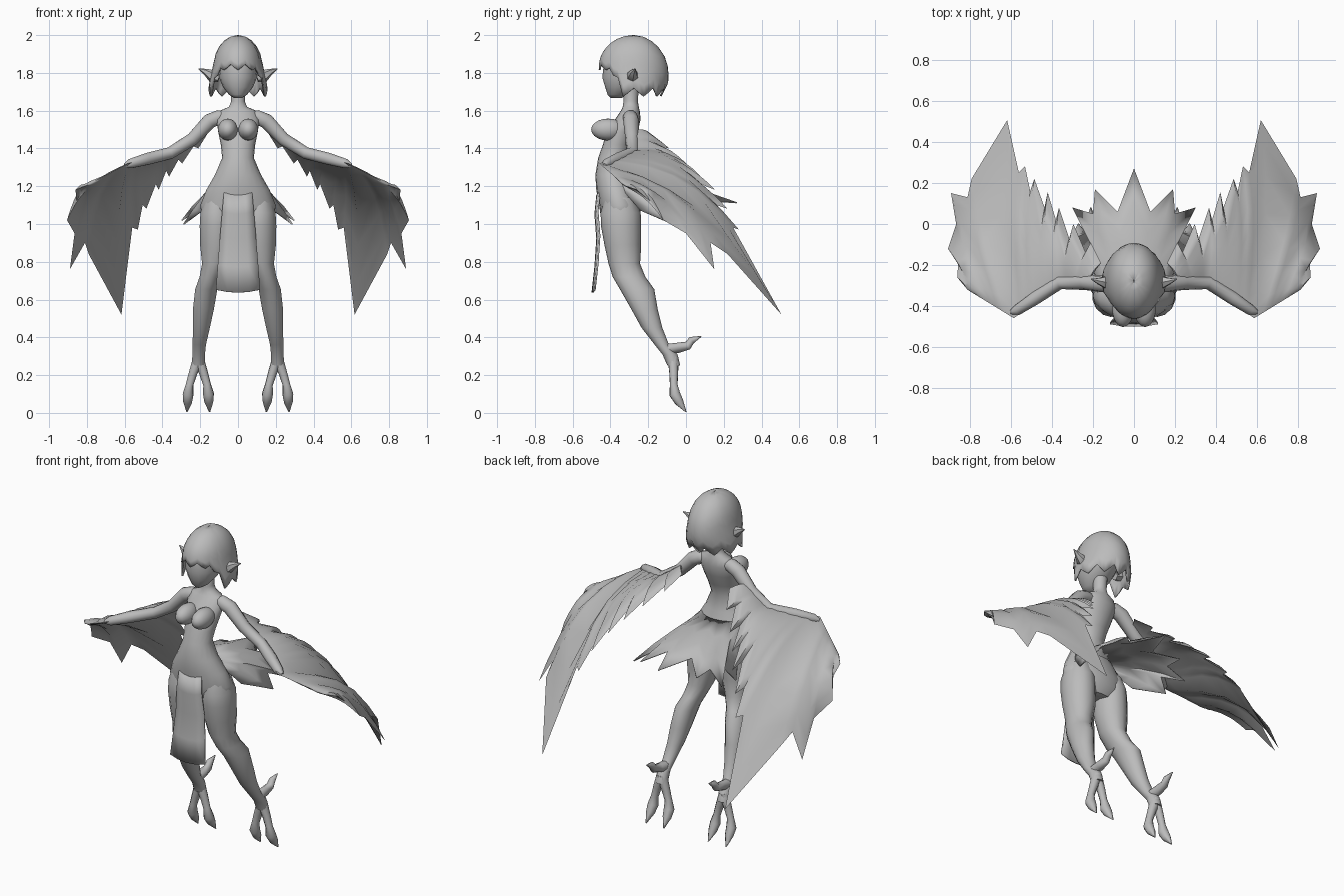
import bpy, bmesh, math
from mathutils import Vector

cube = bpy.data.objects.get("Cube")
if cube:
    bpy.data.objects.remove(cube, do_unlink=True)

grey = bpy.data.materials.new("plain grey")
grey.use_nodes = True
GREY = (0.5, 0.5, 0.5, 1)
grey.diffuse_color = GREY
grey.node_tree.nodes["Principled BSDF"].inputs["Base Color"].default_value = GREY


def finish(name, bm, mirror=False, thick=0, angle=50):
    bmesh.ops.recalc_face_normals(bm, faces=bm.faces)
    mesh = bpy.data.meshes.new(name)
    bm.to_mesh(mesh)
    bm.free()
    mesh.materials.append(grey)
    ob = bpy.data.objects.new(name, mesh)
    bpy.context.collection.objects.link(ob)
    bpy.ops.object.select_all(action='DESELECT')
    ob.select_set(True)
    bpy.context.view_layer.objects.active = ob
    bpy.ops.object.shade_smooth_by_angle(angle=math.radians(angle))
    if mirror:
        ob.modifiers.new("mirror", 'MIRROR').merge_threshold = 0.002
    if thick:
        ob.modifiers.new("thickness", 'SOLIDIFY').thickness = thick


def loft(name, rows, closed=True, caps=True, **kw):
    """Skin a list of point rows that all have the same length."""
    bm = bmesh.new()
    grid = [[bm.verts.new(p) for p in row] for row in rows]
    n = len(grid[0])
    for a, b in zip(grid, grid[1:]):
        for i in range(n if closed else n - 1):
            j = (i + 1) % n
            bm.faces.new((a[i], a[j], b[j], b[i]))
    if caps:
        bm.faces.new(grid[0])
        bm.faces.new(grid[-1])
    finish(name, bm, **kw)


def body(name, rings, n=14, **kw):
    """Level oval rings: centre x, half width, front y, back y, height."""
    rows = []
    for cx, rx, front, back, z in rings:
        ts = [math.tau * i / n for i in range(n)]
        rows.append([(cx + rx * math.sin(t),
                      (front + back) / 2 + (back - front) / 2 * math.cos(t), z) for t in ts])
    loft(name, rows, **kw)


def limb(name, path, n=8, **kw):
    """Round tube along a path of x, y, z, radius."""
    pts = [Vector(p[:3]) for p in path]
    rows = []
    for i, p in enumerate(pts):
        d = (pts[min(i + 1, len(pts) - 1)] - pts[max(i - 1, 0)]).normalized()
        side = d.cross(Vector((0.3, 1, 0.2))).normalized()
        up = side.cross(d)
        rows.append([p + path[i][3] * (math.cos(math.tau * k / n) * side
                                       + math.sin(math.tau * k / n) * up) for k in range(n)])
    loft(name, rows, mirror=True, **kw)


# Torso and neck
body("torso", [
    (0, .04, -.33, -.25, 1.72), (0, .036, -.33, -.255, 1.65), (0, .048, -.335, -.25, 1.62),
    (0, .095, -.345, -.245, 1.6), (0, .115, -.375, -.24, 1.555), (0, .105, -.42, -.255, 1.49),
    (0, .091, -.44, -.285, 1.42), (0, .084, -.465, -.31, 1.35), (0, .122, -.48, -.295, 1.26),
    (0, .168, -.475, -.265, 1.18), (0, .2, -.46, -.24, 1.1), (0, .19, -.45, -.24, 1.03),
    (0, .12, -.42, -.27, .98)], n=20)

bm = bmesh.new()
bmesh.ops.create_uvsphere(bm, u_segments=14, v_segments=10, radius=1)
bmesh.ops.scale(bm, verts=bm.verts, vec=(.053, .09, .058))
bmesh.ops.translate(bm, verts=bm.verts, vec=(.054, -.412, 1.5))
finish("bust", bm, mirror=True)

# Legs with clawed feet
body("leg", [
    (.11, .07, -.43, -.27, 1.14), (.113, .088, -.452, -.24, 1.06), (.113, .092, -.45, -.237, .99),
    (.115, .088, -.432, -.237, .89), (.122, .07, -.41, -.243, .79), (.145, .06, -.388, -.215, .72),
    (.168, .06, -.35, -.168, .655), (.183, .057, -.29, -.15, .55), (.194, .046, -.235, -.125, .45),
    (.205, .036, -.165, -.09, .36), (.208, .034, -.125, -.045, .31), (.21, .036, -.098, -.03, .25)],
    n=14, mirror=True)
for side, label in ((1, "outer"), (-1, "inner")):
    limb(label + "_toe", [
        (.21, -.068, .29, .03), (.21 + side * .028, -.065, .21, .024), (.21 + side * .046, -.065, .15, .021),
        (.21 + side * .054, -.06, .1, .03), (.21 + side * .056, -.037, .06, .025),
        (.21 + side * .06, 0, .005, .003)])
limb("heel_claw", [
    (.208, -.11, .335, .03), (.209, -.04, .345, .027), (.21, .01, .357, .023),
    (.21, .03, .385, .02), (.21, .08, .405, .003)])

# Arms
ARM = [(.05, -.295, 1.57, .028), (.1, -.295, 1.565, .04), (.15, -.29, 1.545, .042),
       (.24, -.285, 1.45, .036), (.36, -.285, 1.375, .033), (.48, -.36, 1.345, .033),
       (.57, -.42, 1.32, .026), (.6, -.43, 1.31, .01)]
limb("arm", ARM, n=10)

# Feathered wings: a leading edge, and a trailing edge of tips and notches
LEAD = [Vector(p) for p in ((.14, -.28, 1.555), (.35, -.295, 1.385), (.585, -.458, 1.32), (.81, -.32, 1.2))]
TRAIL = [
    (.4, .16, -.19, 1.48), (.62, .21, -.09, 1.4), (.72, .235, -.14, 1.41), (.85, .295, 0, 1.32),
    (.93, .315, -.07, 1.34), (1.05, .365, .08, 1.25), (1.15, .38, .02, 1.28), (1.3, .42, .155, 1.18),
    (1.4, .435, .08, 1.21), (1.55, .485, .22, 1.08), (1.65, .505, .16, 1.1), (1.75, .53, .28, .97),
    (1.85, .56, .25, .98), (2, .617, .505, .52), (2.2, .79, .22, .84), (2.35, .81, .13, .9),
    (2.5, .89, .15, .76), (2.65, .865, 0, .95), (2.78, .905, -.12, 1.02), (2.88, .855, -.19, 1.12),
    (2.95, .86, -.26, 1.18), (3, .81, -.32, 1.2)]
STEPS = (.03, .1, .25, .45, .65, .85)
LIFT = Vector((.25, .5, .83)).normalized()
rows = []
for u, *end in TRAIL:
    k = min(int(u), 2)
    a = LEAD[k].lerp(LEAD[k + 1], u - k)
    b = Vector(end) + LIFT * 0.0005
    size = (b - a).length

    def sheet(t, side):
        puff = min(.045, size * .15) * math.sqrt(t) * (1 - t) * 1.6
        return a.lerp(b, t) + LIFT * (size * .11 * math.sin(math.pi * t) + side * puff)
    rows.append([a] + [sheet(t, .7) for t in STEPS] + [b] + [sheet(t, -.7) for t in reversed(STEPS)])
loft("wing", rows, mirror=True, angle=60)

# Tail feathers fanning from the back of the hips
TAIL = [(0, .27, 1.115), (.08, .06, 1.13), (.19, .17, 1.08), (.2, .05, 1.09),
        (.3, .08, 1.02), (.23, -.04, 1.07), (.29, -.07, 1), (.19, -.24, 1.07)]
rows = []
for i, tip in enumerate(TAIL):
    t = math.pi / 2 * (1 - i / (len(TAIL) - 1))
    a = Vector((.135 * math.cos(t), -.37 + .1 * math.sin(t), 1.22))
    b = Vector(tip)
    rows.append([a] + [a.lerp(b, s) + Vector((0, 0, .025 * math.sin(t))) for s in (.35, .7)] + [b])
loft("tail_feathers", rows, closed=False, caps=False, mirror=True, thick=.006)

# Hanging front cloth
rows = []
for w, y, z in ((.075, -.475, 1.16), (.084, -.485, 1.06), (.095, -.475, .93), (.107, -.485, .78), (.117, -.5, .645)):
    rows.append([(w * s, y + .012 * s * s, z + .015 * (s * s - .5)) for s in (-1, -.5, 0, .5, 1)])
loft("front_cloth", rows, closed=False, caps=False, thick=.01)

# Head
body("head", [
    (0, .022, -.4, -.34, 1.668), (0, .048, -.415, -.31, 1.685), (0, .08, -.428, -.25, 1.725),
    (0, .1, -.443, -.2, 1.775), (0, .108, -.435, -.15, 1.85), (0, .09, -.41, -.16, 1.93)], n=16)

# Pointed ears
limb("ear", [(.1, -.285, 1.775, .025), (.14, -.283, 1.785, .032), (.17, -.278, 1.805, .018),
             (.208, -.268, 1.822, .002)], n=6)

# Bobbed hair: a dome with a ragged hem, short over the face
N = 40


def hem(i):
    a = abs((i * 360 / N + 180) % 360 - 180)     # angle from the front
    tooth = (0, .02, .045, .02)[i % 4]
    if a < 48:
        return 1.815 + tooth * .7
    if a < 64:
        return 1.765 + tooth * .5
    return 1.675 + tooth


def hair_point(i, s):
    t = math.tau * i / N
    z = 2 - (2 - hem(i)) * s
    d = 2 - z                                       # depth below the crown
    r = max(.02, math.sqrt(1 - (1 - min(d / .17, 1)) ** 2))
    flare = max(0, min(d, .27) - .15) * .22 * abs(math.sin(t))
    back = max(0, -math.cos(t))
    tuck = (max(0, d - .25) * .5 + .025 * max(0, 1 - d / .2) * r) * back
    return ((.13 * r + flare) * math.sin(t), -.277 - (.185 * r - tuck) * math.cos(t), z)


loft("hair", [[hair_point(i, s) for i in range(N)]
              for s in (0, .03, .1, .2, .35, .5, .65, .82, 1)], caps=False, thick=.01)
